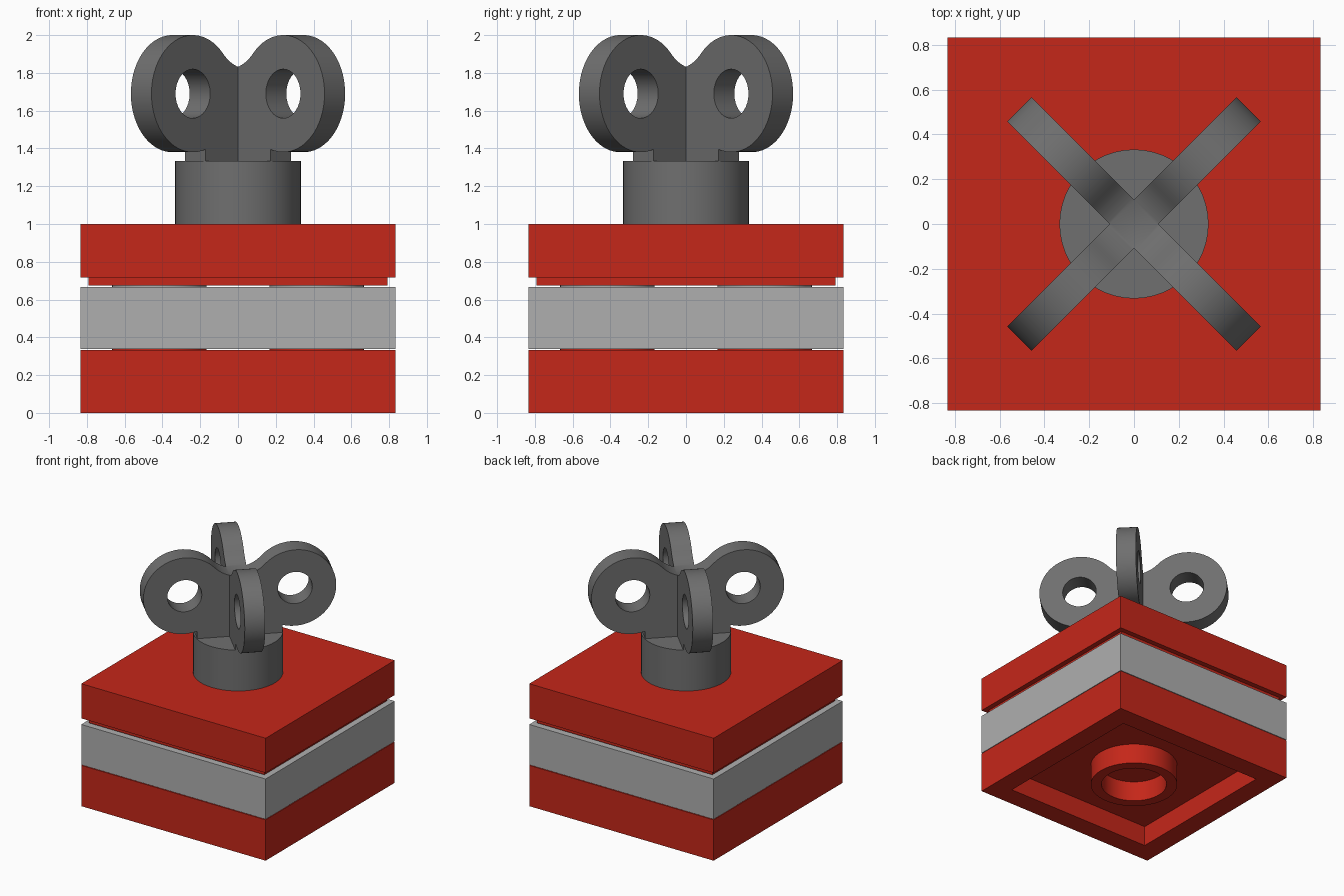
import bpy, bmesh
from math import pi, sin, cos, atan2, sqrt
from mathutils import Matrix

if "Cube" in bpy.data.objects:
    bpy.data.objects.remove(bpy.data.objects["Cube"])


def material(name, rgb):
    m = bpy.data.materials.new(name)
    m.diffuse_color = (*rgb, 1)
    m.use_nodes = True
    m.node_tree.nodes["Principled BSDF"].inputs["Base Color"].default_value = m.diffuse_color
    return m


RED = material("red", (0.56, 0.02, 0.01))
LIGHT = material("light_grey", (0.43, 0.43, 0.43))
DARK = material("dark_grey", (0.16, 0.16, 0.16))


def finish(name, bm, mat, smooth=False):
    bmesh.ops.recalc_face_normals(bm, faces=bm.faces)
    me = bpy.data.meshes.new(name)
    bm.to_mesh(me)
    bm.free()
    ob = bpy.data.objects.new(name, me)
    bpy.context.collection.objects.link(ob)
    me.materials.append(mat)
    if smooth:
        bpy.ops.object.select_all(action='DESELECT')
        ob.select_set(True)
        bpy.context.view_layer.objects.active = ob
        bpy.ops.object.shade_smooth_by_angle(angle=0.6)
    return ob


def rings(name, profile, mat, n=4, x=0, y=0, cap_start=True, cap_end=True):
    """Stack of (half size, z) rings: square when n is 4, otherwise round."""
    bm = bmesh.new()
    k = sqrt(2) if n == 4 else 1
    loops = [[bm.verts.new((x + r * k * cos(pi / 4 + 2 * pi * i / n),
                            y + r * k * sin(pi / 4 + 2 * pi * i / n), z))
              for i in range(n)] for r, z in profile]
    for a, b in zip(loops, loops[1:]):
        for i in range(n):
            j = (i + 1) % n
            bm.faces.new((a[i], a[j], b[j], b[i]))
    if cap_start:
        bm.faces.new(loops[0])
    if cap_end:
        bm.faces.new(loops[-1])
    return finish(name, bm, mat, n > 4)


def tube(name, z, mat):
    rings(name, [(.333, z + .167), (.333, z), (.25, z), (.25, z + .167)],
          mat, 48, cap_start=False, cap_end=False)


# Two hollow square plates with studs
for name, z0, z1, mat in (("bottom_plate", 0, .333, RED),
                          ("middle_plate", .338, .667, LIGHT)):
    rings(name, [(.667, z0 + .167), (.667, z0), (.833, z0), (.833, z1)], mat)
    tube(name + "_tube", z0, mat)
    for sx in (-1, 1):
        for sy in (-1, 1):
            rings(name + "_stud", [(.25, z1), (.25, z1 + .165)], mat, 48,
                  sx * .4167, sy * .4167, cap_start=False)

# Smooth top tile with a groove round its foot
rings("top_tile", [(.667, .84), (.667, .675), (.792, .675), (.792, .717),
                   (.833, .717), (.833, 1.0)], RED)
tube("top_tile_tube", .675, RED)

# Round hub
rings("hub", [(.333, 1.0), (.333, 1.333)], DARK, 48, cap_start=False)

# Fin outline: stem, round eye, concave fillet to the centre
CX, CZ, R, HOLE, HALF = .415, 1.69, .31, .13, .077
FR, FZ = .258, 2.078


def arc(x, z, r, a0, a1, n):
    return [(x + r * cos(a0 + (a1 - a0) * i / n),
             z + r * sin(a0 + (a1 - a0) * i / n)) for i in range(n + 1)]


tangent = atan2(FZ - CZ, -CX)
start = atan2(-sqrt(R * R - .095 ** 2), -.095)
outline = [(0, 1.333), (.32, 1.333)]
outline += arc(CX, CZ, R, start, tangent, 44)
outline += arc(0, FZ, FR, tangent - pi, -pi / 2, 12)[1:]
hole = arc(CX, CZ, HOLE, 0, 2 * pi, 32)[:-1]

cu = bpy.data.curves.new("fin_profile", 'CURVE')
cu.dimensions = '2D'
cu.fill_mode = 'BOTH'
cu.extrude = HALF
for pts in (outline, hole):
    s = cu.splines.new('POLY')
    s.points.add(len(pts) - 1)
    for p, (a, b) in zip(s.points, pts):
        p.co = (a, b, 0, 1)
    s.use_cyclic_u = True
helper = bpy.data.objects.new("fin_profile", cu)
bpy.context.collection.objects.link(helper)
fin_mesh = bpy.data.meshes.new_from_object(helper)
bpy.data.objects.remove(helper)

# Four fins, mitred where they meet at the centre
bm = bmesh.new()
for i in range(4):
    part = bmesh.new()
    part.from_mesh(fin_mesh)
    bmesh.ops.remove_doubles(part, verts=part.verts, dist=1e-4)
    part.transform(Matrix.Rotation(pi / 2, 4, 'X'))
    for side in (-1, 1):
        bmesh.ops.bisect_plane(part, geom=part.verts[:] + part.edges[:] + part.faces[:],
                               plane_co=(0, 0, 0), plane_no=(1, side, 0),
                               clear_inner=True)
    part.transform(Matrix.Rotation(pi / 4 + i * pi / 2, 4, 'Z'))
    tmp = bpy.data.meshes.new("tmp")
    part.to_mesh(tmp)
    part.free()
    bm.from_mesh(tmp)
    bpy.data.meshes.remove(tmp)
bmesh.ops.remove_doubles(bm, verts=bm.verts, dist=1e-4)
bpy.data.meshes.remove(fin_mesh)
finish("eyelet_fins", bm, DARK, True)
